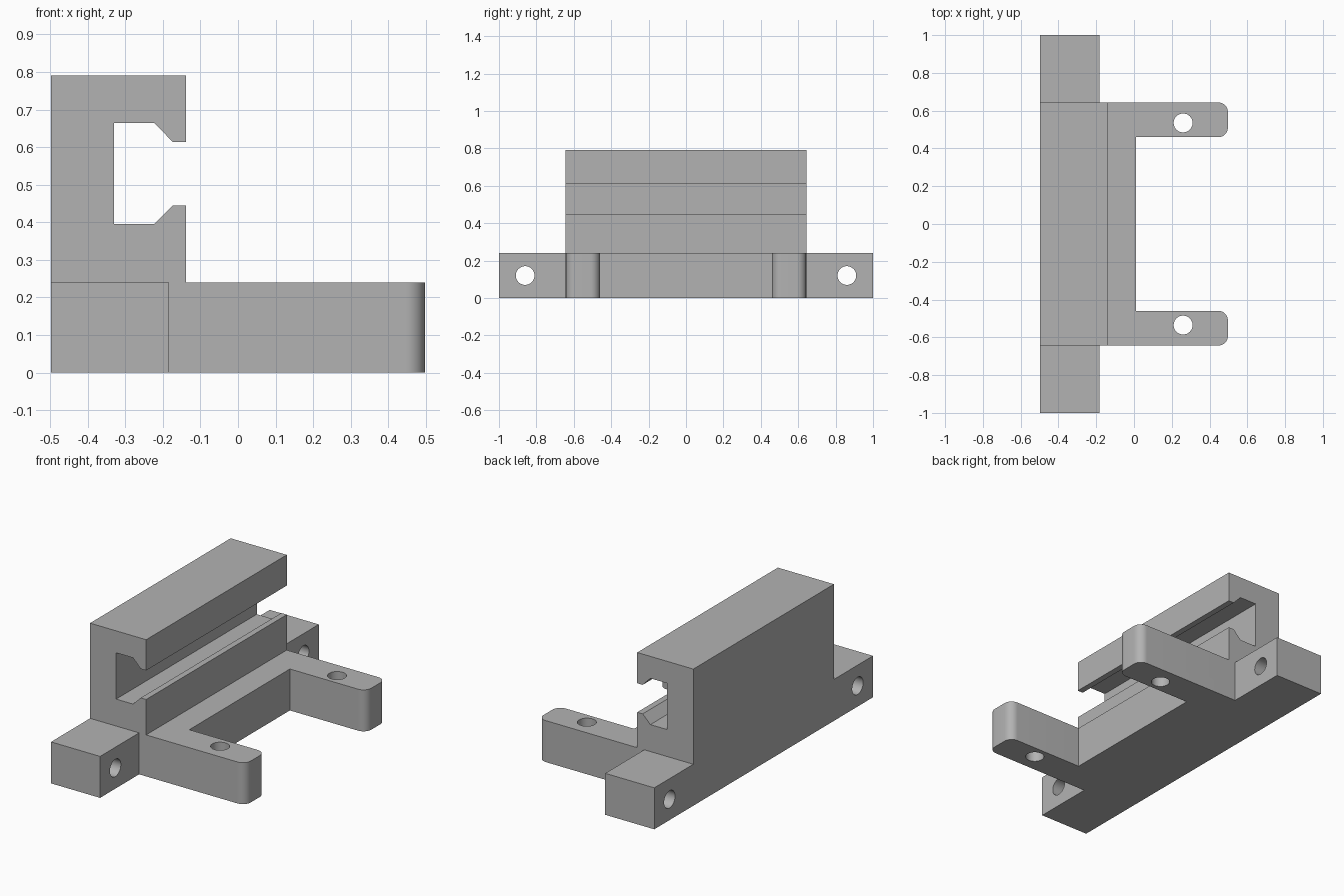
import bpy
import bmesh
import math
from mathutils import Vector

cube = bpy.data.objects.get("Cube")
if cube:
    bpy.data.objects.remove(cube, do_unlink=True)

grey = bpy.data.materials.new("light_grey")
grey.use_nodes = True
colour = (0.45, 0.45, 0.45, 1)
grey.diffuse_color = colour
grey.node_tree.nodes["Principled BSDF"].inputs["Base Color"].default_value = colour

BASE_H = 0.24     # height of the mounting base
HALF_LEN = 0.643  # half length of the rail
BACK = -0.497     # flat back plane
TIP = 0.497       # ends of the arms
HOLE_R = 0.05


def add_object(name, bm):
    bmesh.ops.recalc_face_normals(bm, faces=bm.faces)
    mesh = bpy.data.meshes.new(name)
    bm.to_mesh(mesh)
    bm.free()
    mesh.materials.append(grey)
    obj = bpy.data.objects.new(name, mesh)
    bpy.context.collection.objects.link(obj)
    return obj


def prism(points, depth):
    """Extrude a closed outline of 3D points along a vector."""
    bm = bmesh.new()
    face = bm.faces.new([bm.verts.new(p) for p in points])
    new = bmesh.ops.extrude_face_region(bm, geom=[face])["geom"]
    verts = [g for g in new if isinstance(g, bmesh.types.BMVert)]
    bmesh.ops.translate(bm, verts=verts, vec=Vector(depth))
    return bm


def hole_cutter(location, rotation):
    bpy.ops.mesh.primitive_cylinder_add(vertices=48, radius=HOLE_R, depth=1,
                                        location=location, rotation=rotation)
    obj = bpy.context.object
    obj.name = "hole_cutter"
    obj.hide_render = True
    obj.data.materials.append(grey)
    return obj


def combine(target, other, operation):
    mod = target.modifiers.new(operation.lower(), "BOOLEAN")
    mod.operation = operation
    mod.solver = "EXACT"
    mod.object = other
    bpy.context.view_layer.objects.active = target
    bpy.ops.object.modifier_apply(modifier=mod.name)
    bpy.data.objects.remove(other, do_unlink=True)


# Base: end lugs and two forward arms in one symmetric plan
half_plan = [(BACK, 1), (-0.183, 1), (-0.183, HALF_LEN), (TIP, HALF_LEN),
             (TIP, 0.46), (0.01, 0.46)]
plan = half_plan + [(x, -y) for x, y in reversed(half_plan)]
bm = prism([(x, y, 0) for x, y in plan], (0, 0, BASE_H))

# Rounded arm tips
tip_edges = [e for e in bm.edges
             if all(v.co.x > TIP - 0.01 for v in e.verts)
             and abs(e.verts[0].co.z - e.verts[1].co.z) > 0.1]
bmesh.ops.bevel(bm, geom=tip_edges, offset=0.05, segments=10,
                profile=0.5, affect="EDGES")
bracket = add_object("rail_bracket", bm)

# Rail: slotted channel with lipped jaws
section = [(BACK, 0.1), (-0.138, 0.1), (-0.138, 0.445), (-0.173, 0.445),
           (-0.222, 0.396), (-0.33, 0.396), (-0.33, 0.664), (-0.222, 0.664),
           (-0.173, 0.613), (-0.138, 0.613), (-0.138, 0.791), (BACK, 0.791)]
rail = add_object("channel_rail", prism([(x, -HALF_LEN, z) for x, z in section],
                                        (0, 2 * HALF_LEN, 0)))
combine(bracket, rail, "UNION")

# Screw holes: vertical through the arms, horizontal through the lugs
for side in (-1, 1):
    combine(bracket, hole_cutter((0.26, side * 0.535, 0.12), (0, 0, 0)), "DIFFERENCE")
    combine(bracket, hole_cutter((-0.34, side * 0.86, 0.12), (0, math.pi / 2, 0)),
            "DIFFERENCE")

bpy.ops.object.select_all(action="DESELECT")
bracket.select_set(True)
bpy.context.view_layer.objects.active = bracket
bpy.ops.object.shade_smooth_by_angle(angle=math.radians(30))
